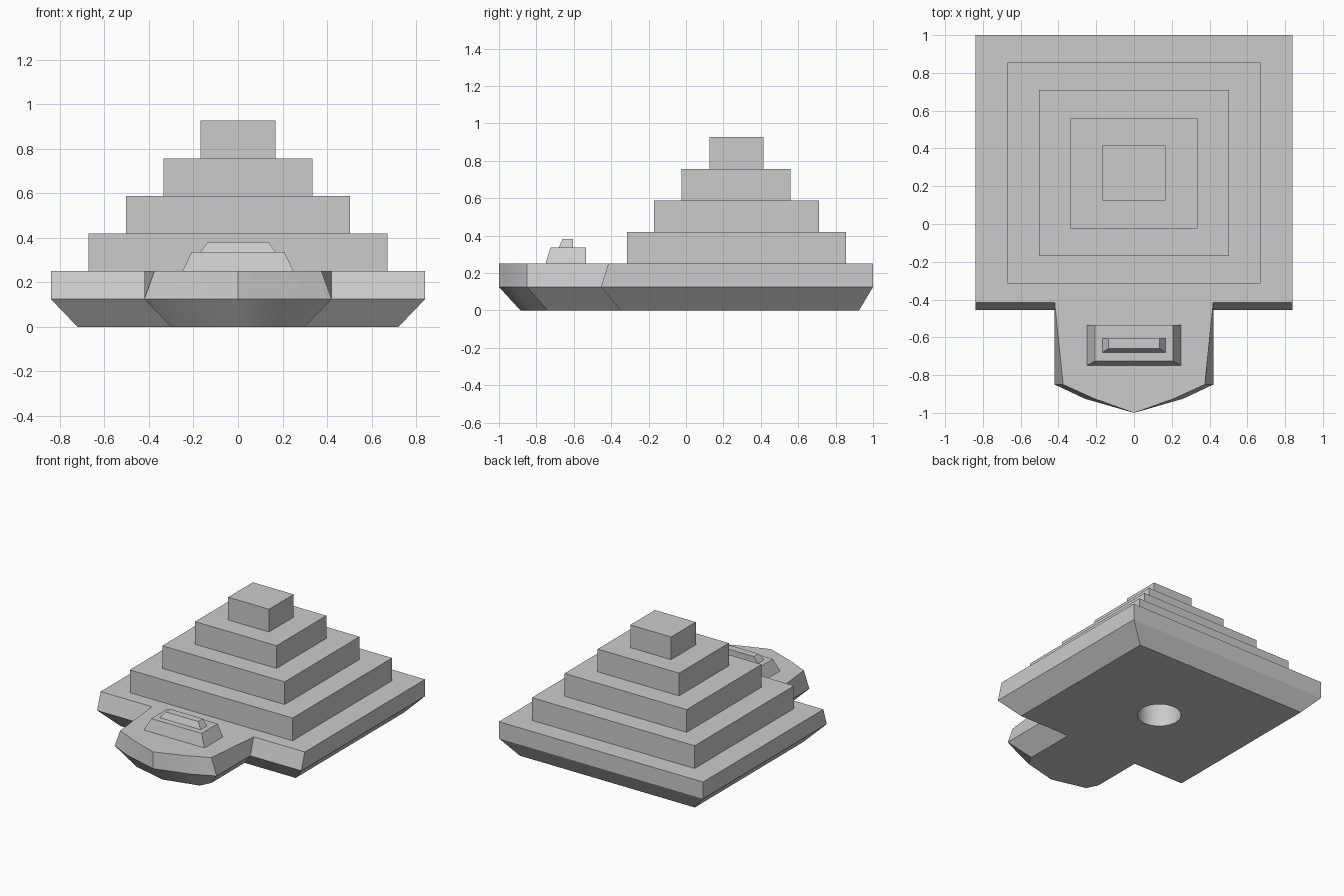
import bpy
import bmesh
import math

default_cube = bpy.data.objects.get("Cube")
if default_cube:
    bpy.data.objects.remove(default_cube, do_unlink=True)

grey = bpy.data.materials.new("stone_grey")
grey.use_nodes = True
COLOUR = (0.6, 0.6, 0.6, 1.0)
grey.diffuse_color = COLOUR
grey.node_tree.nodes["Principled BSDF"].inputs["Base Color"].default_value = COLOUR


def loft(name, rings):
    """Build a closed solid by joining matching (outline, height) rings."""
    bm = bmesh.new()
    loops = [[bm.verts.new((x, y, z)) for x, y in outline] for outline, z in rings]
    for low, high in zip(loops, loops[1:]):
        for i in range(len(low)):
            j = (i + 1) % len(low)
            bm.faces.new((low[i], low[j], high[j], high[i]))
    bm.faces.new(loops[0][::-1])
    bm.faces.new(loops[-1])
    bmesh.ops.recalc_face_normals(bm, faces=bm.faces)
    mesh = bpy.data.meshes.new(name)
    bm.to_mesh(mesh)
    bm.free()
    mesh.materials.append(grey)
    obj = bpy.data.objects.new(name, mesh)
    bpy.context.collection.objects.link(obj)
    return obj


def rect(half_x, front, back):
    return [(-half_x, front), (half_x, front), (half_x, back), (-half_x, back)]


def mirrored(half):
    """Complete a left-side outline that ends on the centre line."""
    return half + [(-x, y) for x, y in half[-2::-1]]


def hull_outline(side, back, front, root, shoulder, cheek, tip):
    return mirrored([(side, back), (side, front), (root, front), shoulder, cheek, (0, tip)])


# Hull: chamfered underside, upright sides and a pointed bow
hull = loft("hull", [
    (hull_outline(0.72, 0.925, -0.35, 0.30, (0.30, -0.74), (0.26, -0.82), -0.885), 0),
    (hull_outline(0.84, 1.0, -0.455, 0.42, (0.42, -0.85), (0.26, -0.925), -1.0), 0.125),
    (hull_outline(0.84, 1.0, -0.415, 0.42, (0.375, -0.85), (0.21, -0.925), -1.0), 0.25),
])

# Round shaft in the underside, below the pyramid
circle = [(0.15 * math.cos(a), 0.27 + 0.15 * math.sin(a))
          for a in (math.tau * i / 32 for i in range(32))]
cutter = loft("shaft_cutter", [(circle, -0.1), (circle, 0.24)])
cutter.hide_render = True
bpy.ops.object.select_all(action="DESELECT")
bpy.context.view_layer.objects.active = hull
hull.select_set(True)
cut = hull.modifiers.new("shaft", "BOOLEAN")
cut.operation = "DIFFERENCE"
cut.solver = "EXACT"
cut.object = cutter
bpy.ops.object.modifier_apply(modifier=cut.name)
bpy.data.objects.remove(cutter, do_unlink=True)
bpy.ops.object.shade_smooth_by_angle(angle=math.radians(30))

# Stepped pyramid
tiers = [(0.67, -0.315, 0.855), (0.503, -0.17, 0.71),
         (0.335, -0.025, 0.56), (0.168, 0.125, 0.415)]
for i, tier in enumerate(tiers):
    bottom = 0.25 + i * 0.169
    loft(f"pyramid_tier_{i + 1}", [(rect(*tier), bottom), (rect(*tier), bottom + 0.169)])

# Bridge on the bow: two tapered blocks with upright backs
loft("bridge_lower", [(rect(0.25, -0.75, -0.535), 0.25), (rect(0.207, -0.725, -0.535), 0.337)])
loft("bridge_upper", [(rect(0.168, -0.68, -0.605), 0.337), (rect(0.135, -0.66, -0.605), 0.382)])
